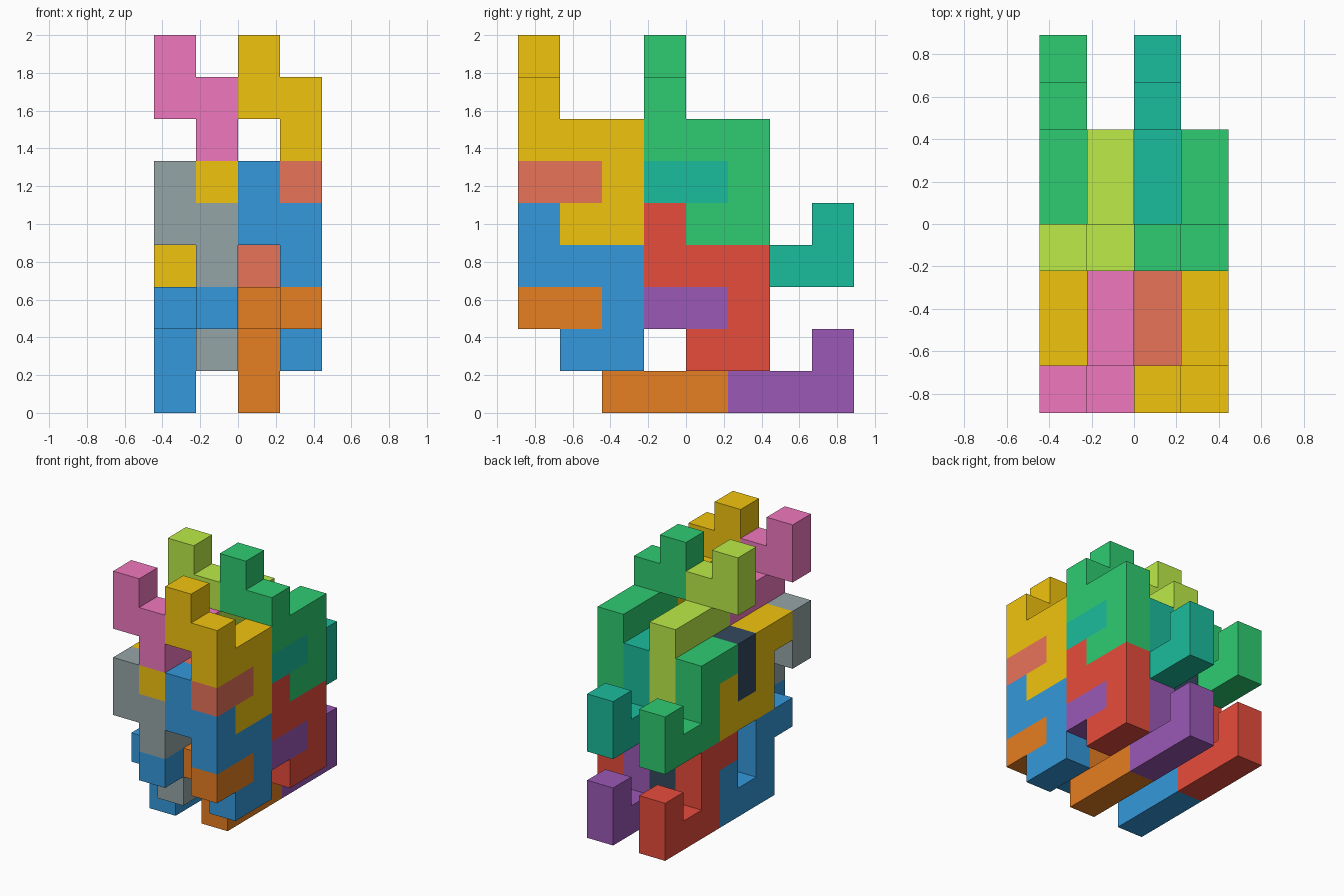
import bpy, bmesh
from mathutils import Vector

if "Cube" in bpy.data.objects:
    bpy.data.objects.remove(bpy.data.objects["Cube"])

U = 2 / 9                       # edge of one cube cell
ORIGIN = Vector((-2 * U, -4 * U, 0))
AXIS = {"x": Vector((1, 0, 0)), "y": Vector((0, 1, 0)), "z": Vector((0, 0, 1))}

PALETTE = {
    "blue": "3498DB", "orange": "E67E22", "green": "2ECC71", "red": "E74C3C",
    "purple": "9B59B6", "grey": "95A5A6", "teal": "1ABC9C", "pink": "F078BE",
    "gold": "F1C40F", "slate": "34495E", "coral": "E8735A", "lime": "BCEB48",
}


def linear(hex_code):
    vals = [int(hex_code[i:i + 2], 16) / 255 for i in (0, 2, 4)]
    return [c / 12.92 if c <= 0.04045 else ((c + 0.055) / 1.055) ** 2.4 for c in vals] + [1]


MATS = {}
for colour, code in PALETTE.items():
    MATS[colour] = bpy.data.materials.new(colour)
    MATS[colour].diffuse_color = linear(code)


def walk(start, steps):
    """Cells visited by a chain of unit steps such as '-z +x'."""
    cells = [Vector(start)]
    for s in steps.split():
        cells.append(cells[-1] + AXIS[s[1]] * (1 if s[0] == "+" else -1))
    return cells


def piece(name, cells, offset, colour):
    """One closed polycube: outer cell faces only, coplanar faces merged."""
    cells = [c + Vector(offset) for c in cells]
    filled = {tuple(round(k) for k in c) for c in cells}
    bm = bmesh.new()
    for c in cells:
        mid = c + Vector((0.5, 0.5, 0.5))
        for i in range(3):
            for sign in (-1, 1):
                n, u, v = Vector(), Vector(), Vector()
                n[i], u[(i + 1) % 3], v[(i + 2) % 3] = sign, sign, 1
                if tuple(round(k) for k in c + n) in filled:
                    continue
                corners = [mid + (n + a * u + b * v) / 2
                           for a, b in ((-1, -1), (1, -1), (1, 1), (-1, 1))]
                bm.faces.new([bm.verts.new(ORIGIN + p * U) for p in corners])
    bmesh.ops.remove_doubles(bm, verts=bm.verts[:], dist=1e-4)
    bmesh.ops.dissolve_limit(bm, angle_limit=0.01, verts=bm.verts[:], edges=bm.edges[:])
    me = bpy.data.meshes.new(name)
    bm.to_mesh(me)
    bm.free()
    me.materials.append(MATS[colour])
    bpy.context.collection.objects.link(bpy.data.objects.new(name, me))


# The same nine-cell hook in its two orientations
UPRIGHT = walk((2, 0, 8), "-z +x -z +y +y -z -z -y")
LYING = walk((3, 0, 5), "+y -x +y -z -z +y +y +z")

# Colours by lattice position (x, y, z steps): upright hook, lying hook
LAYOUT = {
    (0, 0, 0): ("gold", "coral"),
    (1, 0, 0): ("pink", "gold"),
    (0, 1, 0): ("green", "teal"),
    (1, 1, 0): ("lime", "green"),
    (0, 0, 1): ("blue", "orange"),
    (1, 0, 1): ("grey", "blue"),
    (0, 1, 1): ("red", "purple"),
    (1, 1, 1): ("slate", "red"),
}
for (i, j, k), (up_colour, low_colour) in LAYOUT.items():
    place = "_".join((("right", "left")[i], ("front", "back")[j], ("upper", "lower")[k]))
    shift = (-2 * i, 3 * j, -3 * k)
    piece("upright_hook_" + place, UPRIGHT, shift, up_colour)
    piece("lying_hook_" + place, LYING, shift, low_colour)

for m in bpy.data.materials:
    if m.users and not m.is_grease_pencil:
        m.use_nodes = True
        m.node_tree.nodes["Principled BSDF"].inputs["Base Color"].default_value = m.diffuse_color
